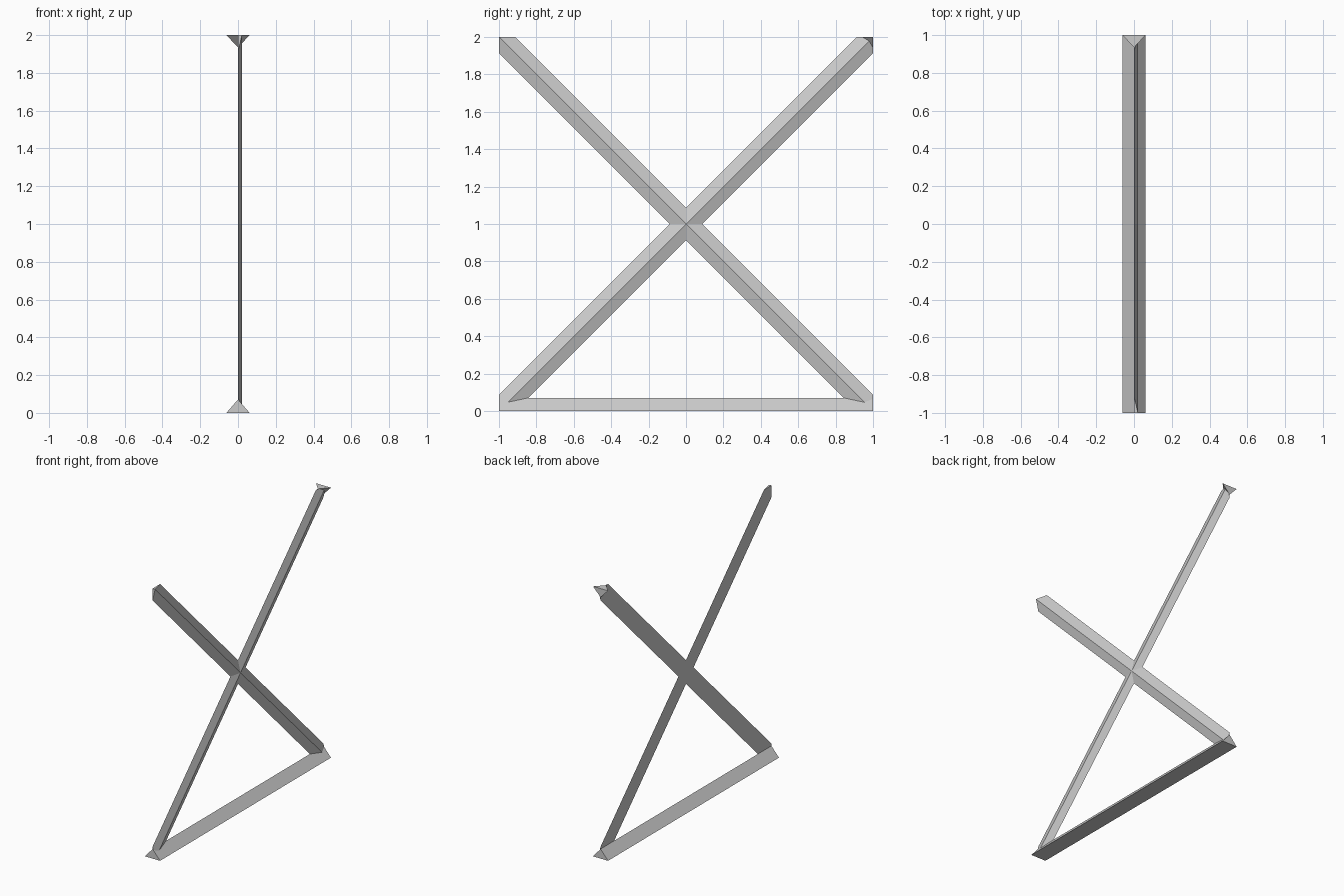
import bpy
import bmesh

# Remove the default cube
cube = bpy.data.objects.get("Cube")
if cube:
    bpy.data.objects.remove(cube, do_unlink=True)

# Single plain grey material
GREY = (0.6, 0.6, 0.6, 1.0)
grey = bpy.data.materials.new("light grey")
grey.use_nodes = True
grey.diffuse_color = GREY
grey.node_tree.nodes["Principled BSDF"].inputs["Base Color"].default_value = GREY


def hull_part(name, points):
    """Convex flat-faced solid around a few corner points."""
    bm = bmesh.new()
    for p in points:
        bm.verts.new(p)
    bmesh.ops.convex_hull(bm, input=bm.verts[:])
    bmesh.ops.dissolve_limit(bm, angle_limit=0.01, verts=bm.verts[:], edges=bm.edges[:])
    bmesh.ops.recalc_face_normals(bm, faces=bm.faces[:])
    mesh = bpy.data.meshes.new(name)
    bm.to_mesh(mesh)
    bm.free()
    mesh.materials.append(grey)
    obj = bpy.data.objects.new(name, mesh)
    bpy.context.collection.objects.link(obj)
    return obj


HALF = 0.0615    # half width of the base rail
RISE = 0.071     # height of the base rail
CUT = 0.088      # length of a brace's clipped corner
RIDGE = 0.021    # depth of a brace
TIP = 0.065      # size of the corner tip

# Triangular base rail
hull_part("base_rail", [(x, y, z) for y in (-1, 1)
                        for x, z in ((-HALF, 0), (HALF, 0), (0, RISE))])

# Two crossing braces: flat back, ridged outer side, ends trimmed to the square
for name, s in (("rising_brace", 1), ("falling_brace", -1)):
    back = [(-1, 0), (-1, CUT), (1 - CUT, 2), (1, 2), (1, 2 - CUT), (CUT - 1, 0)]
    ridge = [(-1, 0), (1, 2)]
    hull_part(name, [(0, s * y, z) for y, z in back] +
              [(RIDGE, s * y, z) for y, z in ridge])

# Small pointed tip at the upper back corner
hull_part("corner_tip", [(-HALF, 1, 2), (HALF, 1, 2), (0, 1 - TIP, 2), (0, 1, 2 - TIP)])
